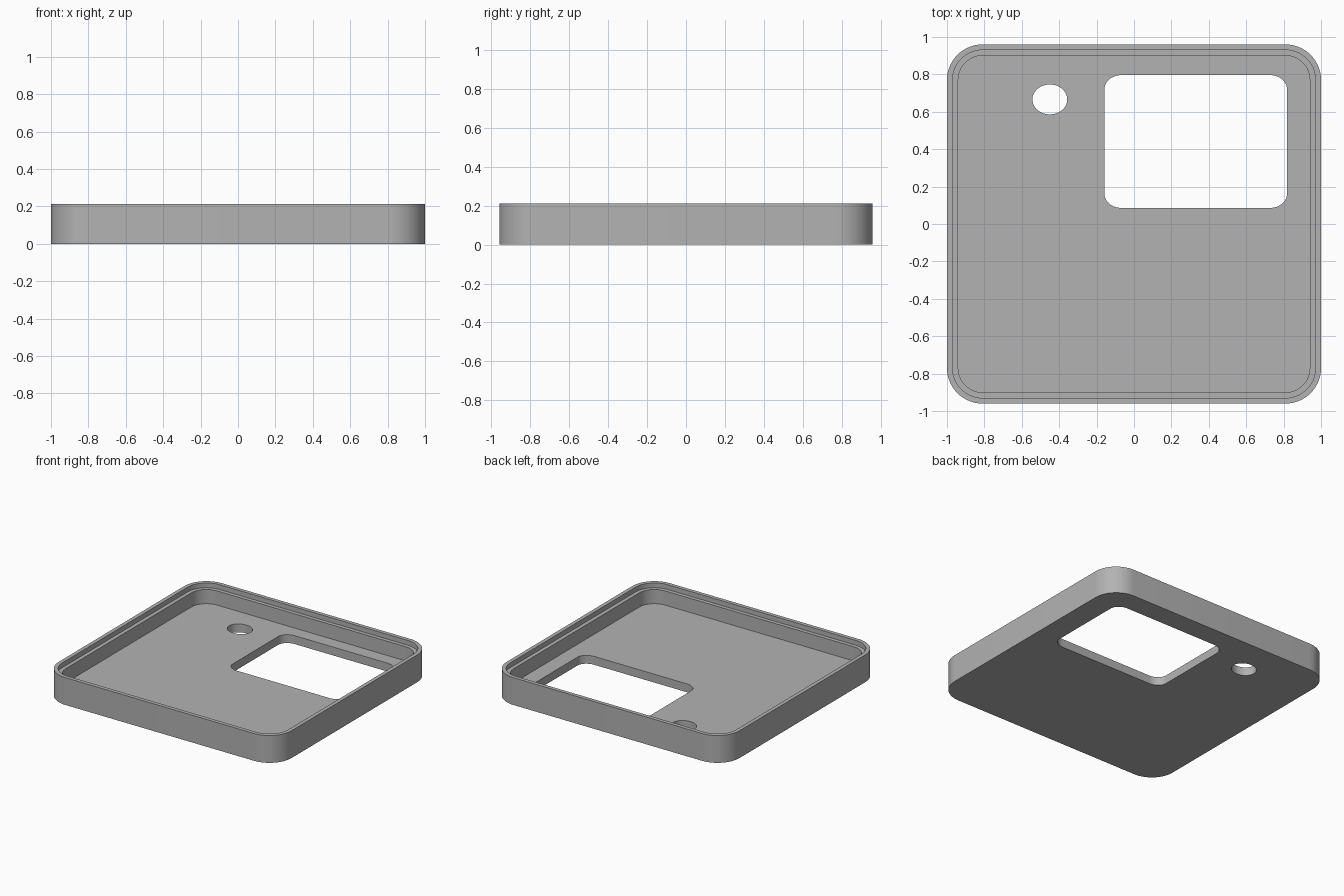
import bpy, bmesh
from math import cos, sin, pi, radians

cube = bpy.data.objects.get("Cube")
if cube:
    bpy.data.objects.remove(cube, do_unlink=True)

HALF_X, HALF_Y, HEIGHT = 1.0, 0.96, 0.212
CORNER, STEP = 0.19, 0.03
FLOOR, LEDGE = 0.065, 0.175

grey = bpy.data.materials.new("plain grey")
grey.use_nodes = True
grey.diffuse_color = (0.45, 0.45, 0.45, 1)
grey.node_tree.nodes["Principled BSDF"].inputs["Base Color"].default_value = grey.diffuse_color


def rounded_rect(cx, cy, hx, hy, rx, ry, z, seg=14):
    """Points around a rectangle with elliptical corners."""
    points = []
    for i, (sx, sy) in enumerate([(1, 1), (-1, 1), (-1, -1), (1, -1)]):
        for k in range(seg + 1):
            a = (i + k / seg) * pi / 2
            points.append((cx + sx * (hx - rx) + rx * cos(a),
                           cy + sy * (hy - ry) + ry * sin(a), z))
    return points


def loft(name, rings):
    """Solid skinned through successive rings and capped at both ends."""
    bm = bmesh.new()
    loops = [[bm.verts.new(p) for p in ring] for ring in rings]
    n = len(loops[0])
    for low, high in zip(loops, loops[1:]):
        for i in range(n):
            j = (i + 1) % n
            bm.faces.new((low[i], low[j], high[j], high[i]))
    bm.faces.new(loops[0][::-1])
    bm.faces.new(loops[-1])
    bmesh.ops.remove_doubles(bm, verts=bm.verts[:], dist=1e-5)
    bmesh.ops.recalc_face_normals(bm, faces=bm.faces[:])
    mesh = bpy.data.meshes.new(name)
    bm.to_mesh(mesh)
    bm.free()
    mesh.materials.append(grey)
    obj = bpy.data.objects.new(name, mesh)
    bpy.context.collection.objects.link(obj)
    return obj


def shell_ring(inset, z):
    r = CORNER - inset
    return rounded_rect(0, 0, HALF_X - inset, HALF_Y - inset, r, r, z)


# Tray: outer wall, rim, stepped ledge, inner wall and floor
tray = loft("tray_shell", [
    shell_ring(0, 0), shell_ring(0, HEIGHT),
    shell_ring(STEP, HEIGHT), shell_ring(STEP, LEDGE),
    shell_ring(2 * STEP, LEDGE), shell_ring(2 * STEP, FLOOR)])

# Openings through the floor: centre, half size, corner radii
openings = {
    "window_cutter": (0.33, 0.441, 0.488, 0.355, 0.09, 0.076),
    "round_hole_cutter": (-0.45, 0.666, 0.093, 0.08, 0.093, 0.08),
}
bpy.context.view_layer.objects.active = tray
for name, shape in openings.items():
    cutter = loft(name, [rounded_rect(*shape, z) for z in (-0.1, 0.1)])
    cutter.hide_render = True
    mod = tray.modifiers.new(name, "BOOLEAN")
    mod.operation = "DIFFERENCE"
    mod.solver = "EXACT"
    mod.object = cutter
    bpy.ops.object.modifier_apply(modifier=mod.name)
    bpy.data.objects.remove(cutter, do_unlink=True)

# Smooth corners with crisp edges
bpy.ops.object.select_all(action="DESELECT")
tray.select_set(True)
bpy.ops.object.shade_smooth_by_angle(angle=radians(30))
